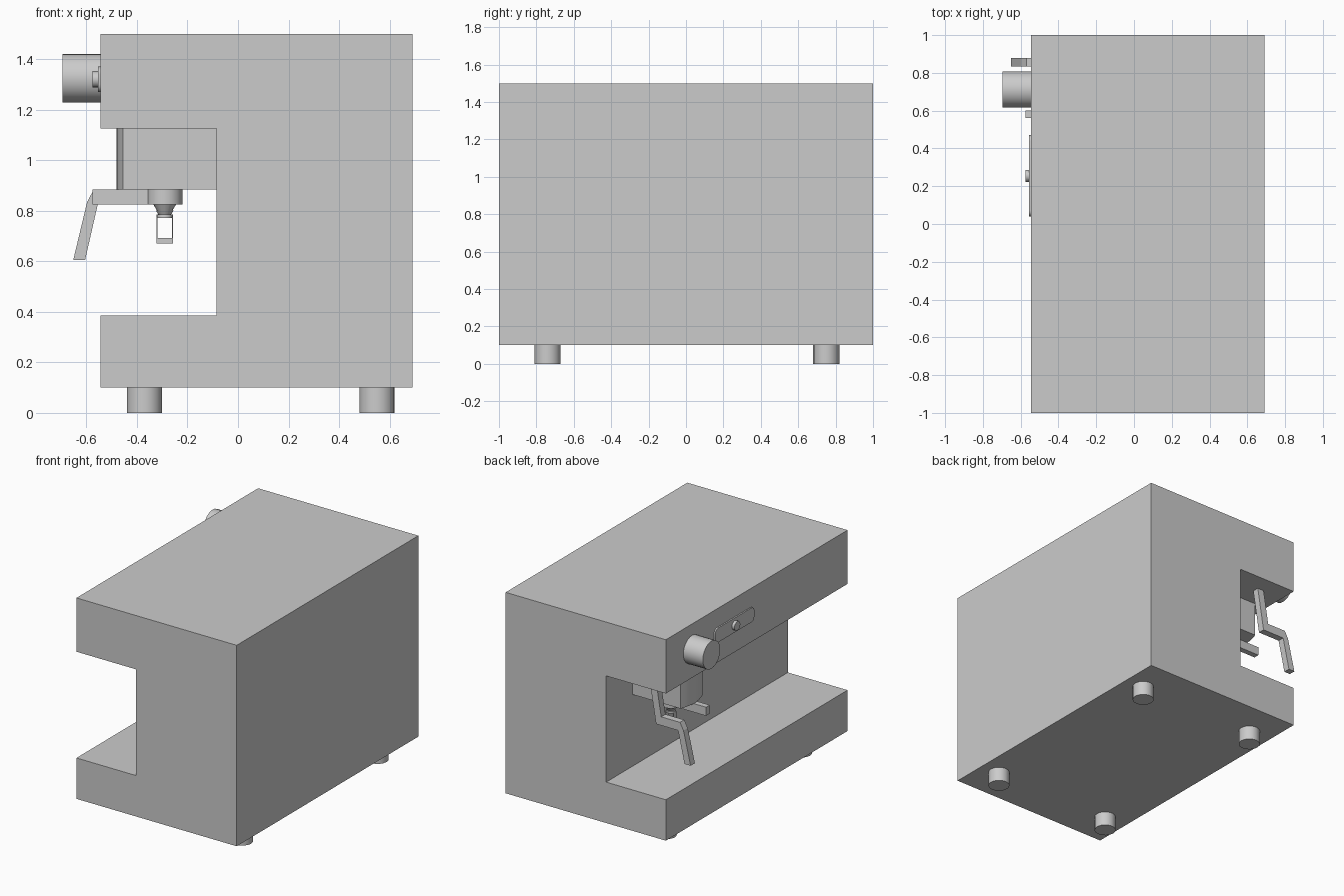
import bpy, bmesh, math
from mathutils import Matrix, Vector

if "Cube" in bpy.data.objects:
    bpy.data.objects.remove(bpy.data.objects["Cube"], do_unlink=True)

grey = bpy.data.materials.new("light_grey")
grey.use_nodes = True
grey.diffuse_color = (0.6, 0.6, 0.6, 1)
grey.node_tree.nodes["Principled BSDF"].inputs["Base Color"].default_value = (0.6, 0.6, 0.6, 1)


def finish(name, bm, smooth=False):
    bmesh.ops.recalc_face_normals(bm, faces=bm.faces)
    mesh = bpy.data.meshes.new(name)
    bm.to_mesh(mesh)
    bm.free()
    mesh.materials.append(grey)
    obj = bpy.data.objects.new(name, mesh)
    bpy.context.collection.objects.link(obj)
    if smooth:
        bpy.ops.object.select_all(action='DESELECT')
        obj.select_set(True)
        bpy.context.view_layer.objects.active = obj
        bpy.ops.object.shade_smooth_by_angle(angle=math.radians(35))
    return obj


def prism(name, points, offset, smooth=False):
    """Extrude a closed outline of 3D points along an offset."""
    bm = bmesh.new()
    face = bm.faces.new([bm.verts.new(p) for p in points])
    moved = bmesh.ops.extrude_face_region(bm, geom=[face])["geom"]
    verts = [v for v in moved if isinstance(v, bmesh.types.BMVert)]
    bmesh.ops.translate(bm, verts=verts, vec=offset)
    # Keep the starting cap so the solid is closed
    if not face.is_valid:
        bmesh.ops.holes_fill(bm, edges=bm.edges)
    return finish(name, bm, smooth)


def side_prism(name, outline, y0, y1):
    return prism(name, [(x, y0, z) for x, z in outline], (0, y1 - y0, 0))


def box(name, x0, x1, y0, y1, z0, z1):
    return side_prism(name, [(x0, z0), (x1, z0), (x1, z1), (x0, z1)], y0, y1)


def cylinder(name, base, radius, length, axis='Z', sides=16, top=None):
    bm = bmesh.new()
    bmesh.ops.create_cone(bm, cap_ends=True, segments=sides, radius1=radius,
                          radius2=radius if top is None else top, depth=length)
    bmesh.ops.translate(bm, verts=bm.verts, vec=(0, 0, length / 2))
    if axis == 'X':  # points out of the machine's working face
        bmesh.ops.rotate(bm, verts=bm.verts, matrix=Matrix.Rotation(-math.pi / 2, 3, 'Y'))
    bmesh.ops.translate(bm, verts=bm.verts, vec=Vector(base))
    return finish(name, bm, True)


FACE = -0.545  # working face of the machine

# C-shaped housing
side_prism("housing", [(FACE, 0.10), (0.69, 0.10), (0.69, 1.5), (FACE, 1.5),
                       (FACE, 1.125), (-0.085, 1.125), (-0.085, 0.385), (FACE, 0.385)], -1, 1)

# Feet
for x in (-0.37, 0.55):
    for y in (-0.74, 0.75):
        cylinder("foot", (x, y, 0), 0.07, 0.10)

# Brew head with a gently bowed front
bow = [(-0.455 - 0.025 * math.cos(t * math.pi / 8), 0.59 + 0.03 * t, 0.885)
       for t in range(-4, 5)]
prism("brew_head", [(-0.085, 0.71, 0.885), (-0.085, 0.47, 0.885)] + bow, (0, 0, 0.24), True)

# Filter holder, its handle and the stepped spout
SX, SY = -0.29, 0.58
cylinder("filter_holder", (SX, SY, 0.825), 0.07, 0.06)
box("filter_handle", -0.575, SX - 0.05, 0.56, 0.60, 0.825, 0.885)
cylinder("spout_cone", (SX, SY, 0.80), 0.03, 0.025, top=0.045)
cylinder("spout_neck", (SX, SY, 0.785), 0.025, 0.016, top=0.035)
cylinder("spout_ring", (SX, SY, 0.772), 0.032, 0.013)
for side in (-1, 1):
    x = SX + side * 0.03
    box("spout_side", x - 0.002, x + 0.002, SY - 0.018, SY + 0.018, 0.68, 0.775)
box("spout_tip", SX - 0.032, SX + 0.032, SY - 0.018, SY + 0.018, 0.67, 0.692)

# Bent steam wand
side_prism("steam_wand", [(-0.652, 0.605), (-0.605, 0.605), (-0.555, 0.825), (-0.385, 0.825),
                          (-0.335, 1.125), (-0.385, 1.125), (-0.425, 0.885),
                          (-0.57, 0.885), (-0.597, 0.835)], 0.833, 0.88)

# Steam knob
cylinder("steam_knob", (FACE, 0.712, 1.325), 0.096, 0.15, 'X', 24)

# Rounded control plate with its button
corner = 0.03
plate = []
for i, (cy, cz) in enumerate([(0.47, 1.37), (0.04, 1.37), (0.04, 1.27), (0.47, 1.27)]):
    oy = cy - corner if cy > 0.2 else cy + corner
    oz = cz - corner if cz > 1.3 else cz + corner
    for k in range(5):
        a = (i + k / 4) * math.pi / 2
        plate.append((FACE, oy + corner * math.cos(a), oz + corner * math.sin(a)))
prism("control_plate", plate, (-0.01, 0, 0), True)
cylinder("control_button", (FACE, 0.255, 1.32), 0.032, 0.03, 'X')
